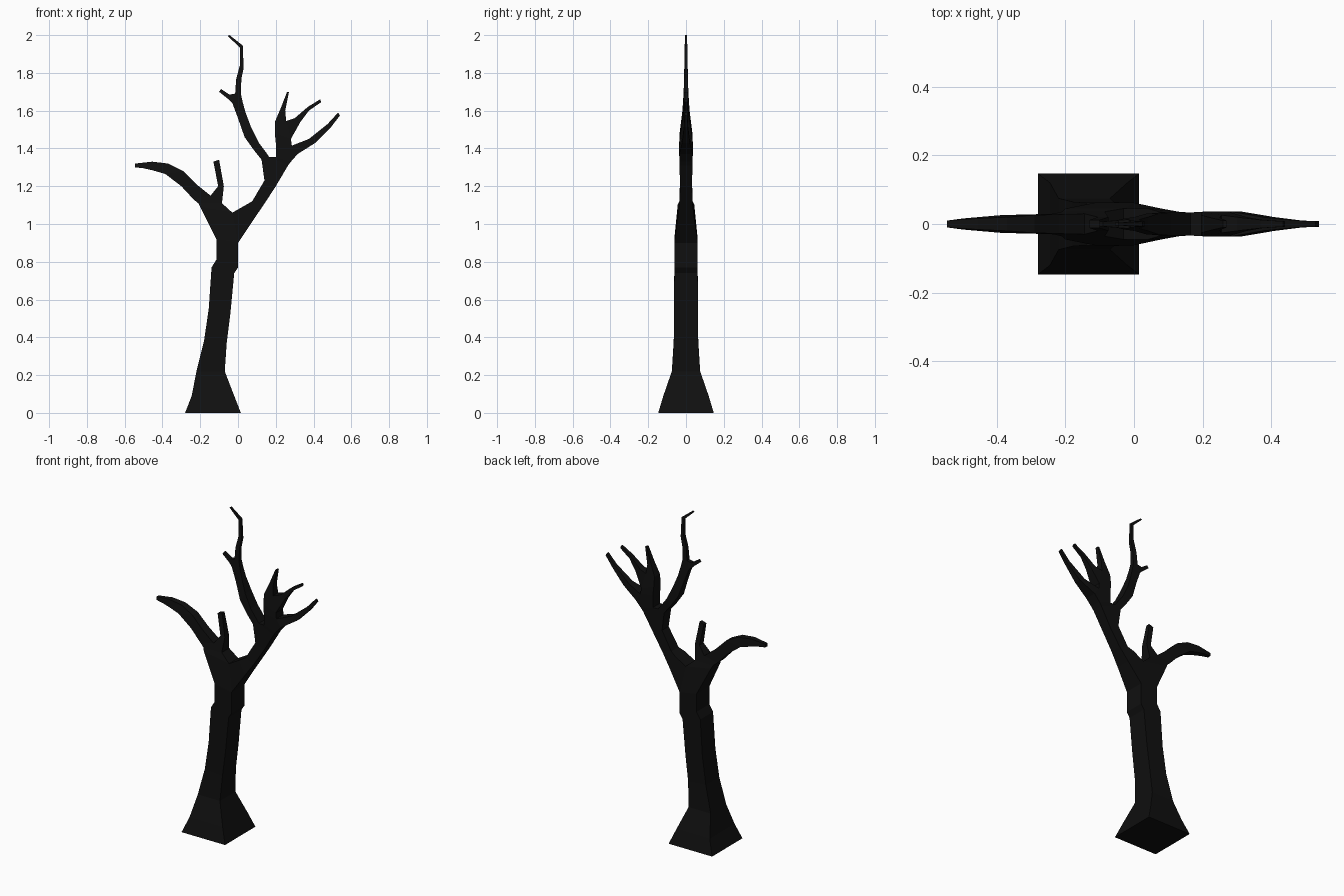
import bpy
import bmesh

default_cube = bpy.data.objects.get("Cube")
if default_cube:
    bpy.data.objects.remove(default_cube, do_unlink=True)

# One matte, almost black bark colour
bark = bpy.data.materials.new("charred_bark")
bark.use_nodes = True
bark_colour = (0.005, 0.005, 0.005, 1)
bark.diffuse_color = bark_colour
bark_shader = bark.node_tree.nodes["Principled BSDF"]
bark_shader.inputs["Base Color"].default_value = bark_colour
bark_shader.inputs["Roughness"].default_value = 0.9

bm = bmesh.new()


def edge_pair(x, z, depth):
    """Front and back corner of one side of a four-sided section."""
    return [bm.verts.new((x, -depth, z)), bm.verts.new((x, depth, z))]


def make_section(left_x, left_z, right_x, right_z, depth):
    return {
        "left": edge_pair(left_x, left_z, depth),
        "right": edge_pair(right_x, right_z, depth),
    }


def skin_between(lower, upper):
    """Join two sections with four faces."""
    corners = [section[side] for section in (lower, upper) for side in ("left", "right")]
    lower_left, lower_right, upper_left, upper_right = corners
    for end in range(2):
        bm.faces.new((lower_left[end], lower_right[end], upper_right[end], upper_left[end]))
    for start, finish in ((lower_left, upper_left), (lower_right, upper_right)):
        bm.faces.new((start[0], start[1], finish[1], finish[0]))


def cap(section):
    left, right = section["left"], section["right"]
    bm.faces.new((left[0], left[1], right[1], right[0]))


def grow(outline, root=None):
    """Sweep a limb through its sections, optionally out of a root section."""
    sections = [root] if root else []
    sections += [make_section(*station) for station in outline]
    for lower, upper in zip(sections, sections[1:]):
        skin_between(lower, upper)
    cap(sections[-1])
    if root is None:
        cap(sections[0])
    return sections


def sprout(parent, index, side, outline):
    """Open one side face of the parent limb and grow a branch out of it."""
    below, above = parent[index][side], parent[index + 1][side]
    opening = bm.faces.get((below[0], below[1], above[1], above[0]))
    bm.faces.remove(opening)
    if side == "left":
        root = {"left": below, "right": above}
    else:
        root = {"left": above, "right": below}
    return grow(outline, root)


# Each station: left x, left z, right x, right z, half depth
# Flared trunk
trunk_outline = [
    (-.28, 0, .015, 0, .147),
    (-.245, .09, -.02, .09, .12),
    (-.22, .22, -.07, .22, .075),
    (-.18, .38, -.06, .37, .065),
    (-.155, .55, -.04, .53, .063),
    (-.14, .77, -.02, .74, .062),
    (-.115, .81, 0, .77, .062),
    (-.115, .92, 0, .9, .062),
]
fork = len(trunk_outline) - 1

# Drooping limb that carries on from the trunk
drooping_outline = [
    (-.2, 1.09, -.03, 1.06, .045),
    (-.21, 1.11, -.085, 1.11, .036),
    (-.235, 1.13, -.145, 1.15, .03),
    (-.3, 1.2, -.22, 1.21, .028),
    (-.385, 1.265, -.29, 1.28, .026),
    (-.455, 1.285, -.37, 1.32, .02),
    (-.5, 1.295, -.455, 1.33, .016),
    (-.545, 1.3, -.545, 1.32, .01),
]
trunk = grow(trunk_outline + drooping_outline)

# Short stub on the drooping limb
sprout(trunk, fork + 2, "right", [
    (-.105, 1.2, -.075, 1.2, .02),
    (-.13, 1.33, -.1, 1.34, .012),
])

# Large limb leaning the other way
leaning_limb = sprout(trunk, fork, "right", [
    (.04, 1.1, .08, 1.02, .045),
    (.075, 1.12, .135, 1.1, .035),
    (.14, 1.23, .2, 1.2, .032),
    (.165, 1.355, .265, 1.31, .034),
    (.2, 1.355, .28, 1.33, .035),
    (.2, 1.39, .315, 1.37, .036),
    (.2, 1.43, .285, 1.415, .036),
    (.195, 1.48, .28, 1.45, .034),
    (.195, 1.54, .255, 1.545, .026),
    (.225, 1.61, .25, 1.6, .018),
    (.26, 1.7, .27, 1.7, .01),
])

# Two twigs on the outer side of the leaning limb
outer_twig = [
    (.375, 1.45, .41, 1.43, .02),
    (.475, 1.53, .49, 1.51, .01),
    (.53, 1.59, .54, 1.575, .008),
]
middle_twig = [
    (.3, 1.56, .33, 1.54, .02),
    (.37, 1.62, .375, 1.6, .012),
    (.435, 1.66, .44, 1.645, .008),
]
sprout(leaning_limb, 6, "right", outer_twig)
sprout(leaning_limb, 8, "right", middle_twig)

# Tall crooked branch reaching the top
tall_branch = sprout(leaning_limb, 3, "left", [
    (.125, 1.34, .155, 1.37, .034),
    (.085, 1.39, .11, 1.43, .034),
    (.035, 1.46, .07, 1.51, .03),
    (0, 1.56, .04, 1.59, .02),
    (-.03, 1.64, .025, 1.645, .016),
    (-.015, 1.69, .015, 1.69, .013),
    (-.01, 1.765, .018, 1.77, .01),
    (.01, 1.84, .03, 1.825, .009),
    (.01, 1.935, .025, 1.945, .007),
    (-.055, 1.995, -.045, 2, .004),
])
sprout(tall_branch, 5, "left", [
    (-.05, 1.66, -.045, 1.685, .011),
    (-.1, 1.7, -.09, 1.715, .007),
])

# Finish as one flat-shaded mesh
bmesh.ops.recalc_face_normals(bm, faces=bm.faces[:])
tree_mesh = bpy.data.meshes.new("bare_tree")
bm.to_mesh(tree_mesh)
bm.free()
tree_mesh.materials.append(bark)
bare_tree = bpy.data.objects.new("bare_tree", tree_mesh)
bpy.context.collection.objects.link(bare_tree)
